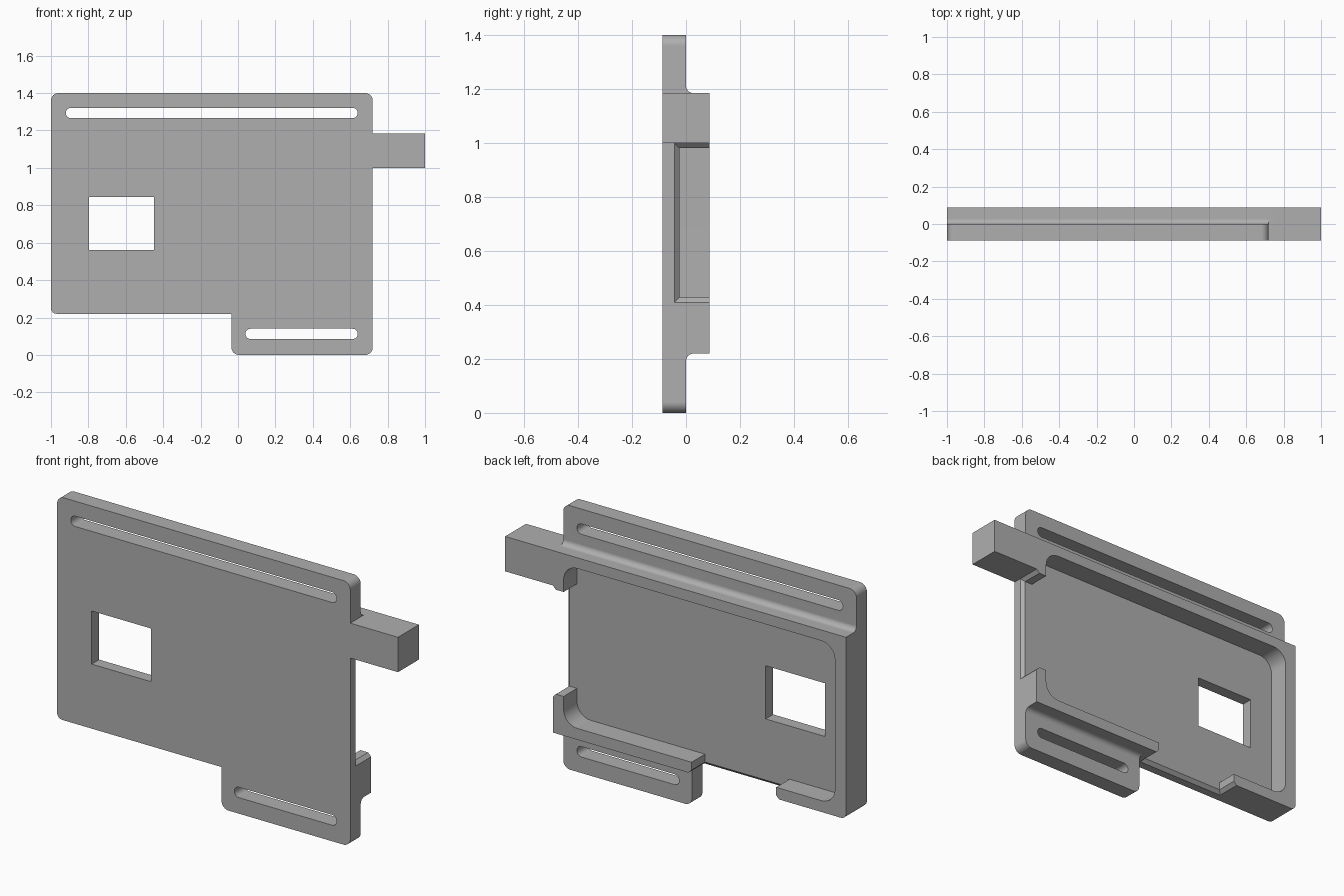
import bpy
import bmesh
import math
from mathutils import Vector

cube = bpy.data.objects.get("Cube")
if cube:
    bpy.data.objects.remove(cube, do_unlink=True)

grey = bpy.data.materials.new("mid_grey")
grey.use_nodes = True
grey.diffuse_color = (0.43, 0.43, 0.43, 1)
grey.node_tree.nodes["Principled BSDF"].inputs["Base Color"].default_value = grey.diffuse_color

FRONT, BACK, FLOOR = -0.0875, 0.0875, -0.025   # depth levels
TOP, BOTTOM = 1.185, 0.22                      # rim edges
RIGHT, LEFT = -1.0, 0.72                       # plate sides
BEVEL = 0.018


def rounded(corners, steps=8):
    """Outline from right-angled (u, v, radius) corners."""
    out = []
    for i, (u, v, r) in enumerate(corners):
        p = Vector((u, v))
        if r == 0:
            out.append(p)
            continue
        d1 = (Vector(corners[i - 1][:2]) - p).normalized()
        d2 = (Vector(corners[(i + 1) % len(corners)][:2]) - p).normalized()
        centre = p + r * (d1 + d2)
        for k in range(steps + 1):
            a = math.pi / 2 * k / steps
            out.append(centre - r * (d2 * math.cos(a) + d1 * math.sin(a)))
    return out


def rect(u0, u1, v0, v1, r=0):
    return rounded([(u0, v0, r), (u1, v0, r), (u1, v1, r), (u0, v1, r)])


def loft(name, rings):
    """Closed solid through matching rings of 3D points."""
    bm = bmesh.new()
    loops = [[bm.verts.new(p) for p in ring] for ring in rings]
    n = len(loops[0])
    for a, b in zip(loops, loops[1:]):
        for i in range(n):
            j = (i + 1) % n
            bm.faces.new((a[i], a[j], b[j], b[i]))
    bm.faces.new(loops[0])
    bm.faces.new(loops[-1])
    bmesh.ops.recalc_face_normals(bm, faces=bm.faces)
    mesh = bpy.data.meshes.new(name)
    bm.to_mesh(mesh)
    bm.free()
    mesh.materials.append(grey)
    obj = bpy.data.objects.new(name, mesh)
    bpy.context.collection.objects.link(obj)
    return obj


def along_y(name, outline, y0, y1):
    return loft(name, [[(x, y, z) for x, z in outline] for y in (y0, y1)])


def along_x(name, outline, x0, x1):
    return loft(name, [[(x, y, z) for y, z in outline] for x in (x0, x1)])


# Full-depth body: plate, side arm and lower flange
body = along_y("mounting_tray", rounded([
    (RIGHT, 1.4, 0.04), (LEFT, 1.4, 0.04), (LEFT, TOP, 0), (1, TOP, 0),
    (1, 1, 0), (LEFT, 1, 0), (LEFT, 0, 0.04), (-0.035, 0, 0.04),
    (-0.035, BOTTOM, 0), (RIGHT, BOTTOM, 0.03)]), FRONT, BACK)

cutters = []

# Filleted steps that thin the upper and lower flanges
for name, edge, far, x0 in (("upper_step", TOP, 1.6, -1.1), ("lower_step", BOTTOM, -0.2, -0.06)):
    profile = rounded([(0, far, 0), (0, edge, 0.028), (0.2, edge, 0), (0.2, far, 0)])
    cutters.append(along_x(name, profile, x0, 0.75))

# Rounded pocket in the back
cutters.append(along_y("pocket", rect(-0.935, 0.657, 0.28, 1.128, 0.08), FLOOR, 0.2))

# Bevelled notch through the left wall
rings = []
for x, g in ((0.6, 0), (LEFT - BEVEL, 0), (LEFT, BEVEL), (0.76, BEVEL)):
    rings.append([(x, y, z) for y, z in rect(FLOOR - g, 0.2, 0.428 - g, 0.982 + g)])
cutters.append(loft("side_notch", rings))

# Bevelled notch through the bottom wall
rings = []
for z, g in ((0.35, 0), (BOTTOM + BEVEL, 0), (BOTTOM, BEVEL), (0.18, BEVEL)):
    rings.append([(x, y, z) for x, y in rect(-0.59 - g, -0.094 + g, FLOOR - g, 0.2)])
cutters.append(loft("bottom_notch", rings))

# Strap slots and square window
cutters.append(along_y("upper_slot", rect(-0.92, 0.64, 1.266, 1.321, 0.027), -0.2, 0.2))
cutters.append(along_y("lower_slot", rect(0.04, 0.64, 0.085, 0.14, 0.027), -0.2, 0.2))
cutters.append(along_y("window", rect(-0.797, -0.45, 0.562, 0.844), -0.2, 0.2))

bpy.ops.object.select_all(action="DESELECT")
bpy.context.view_layer.objects.active = body
body.select_set(True)
for cutter in cutters:
    cutter.hide_render = True
    mod = body.modifiers.new(cutter.name, "BOOLEAN")
    mod.operation = "DIFFERENCE"
    mod.solver = "EXACT"
    mod.object = cutter
    bpy.ops.object.modifier_apply(modifier=mod.name)
    bpy.data.objects.remove(cutter, do_unlink=True)

# Smooth fillets, crisp edges
bpy.ops.object.shade_smooth_by_angle(angle=math.radians(30))
weighted = body.modifiers.new("weighted_normals", "WEIGHTED_NORMAL")
weighted.keep_sharp = True
